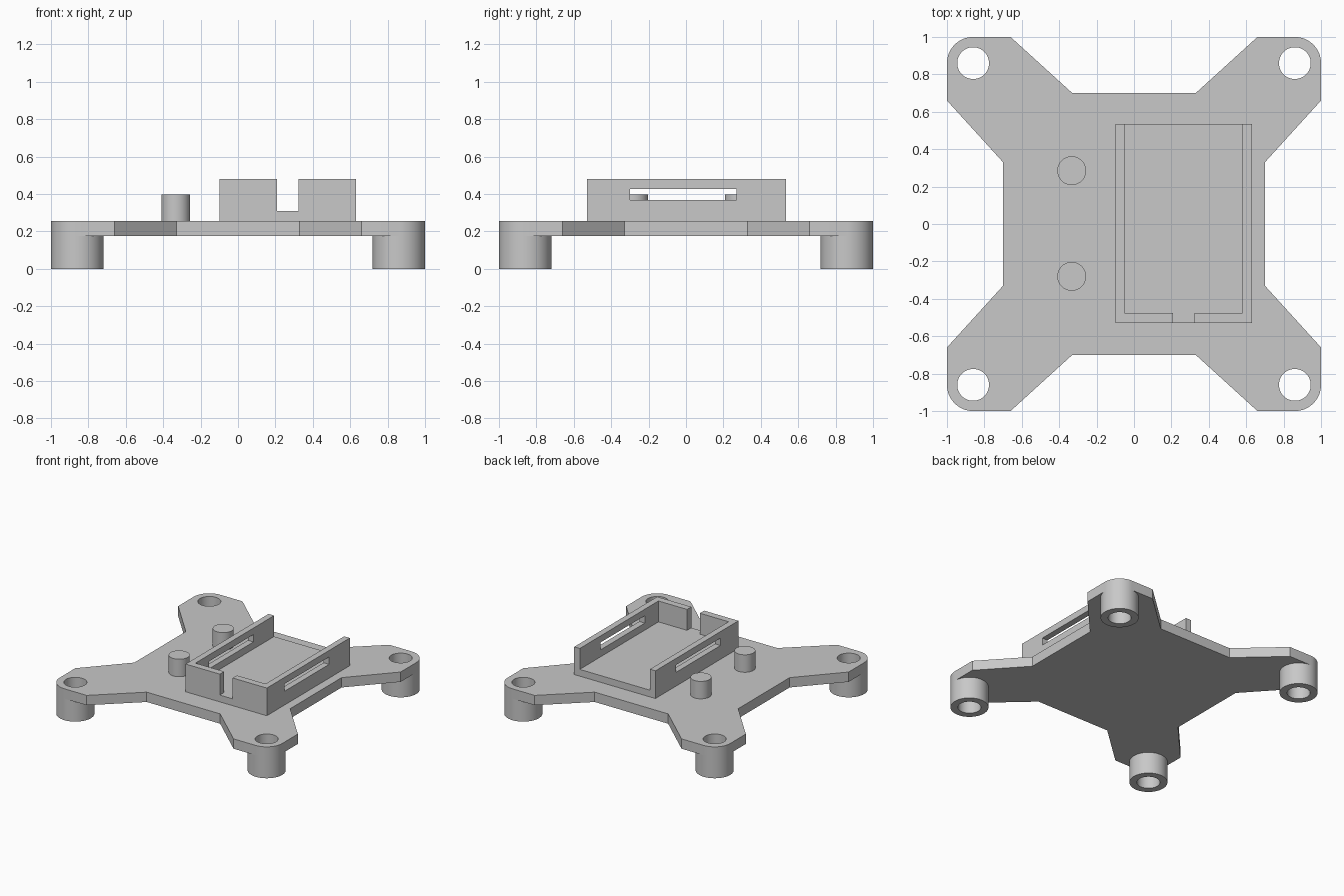
import bpy
import bmesh
from math import sin, cos, pi, radians
from mathutils import Matrix, Vector

if "Cube" in bpy.data.objects:
    bpy.data.objects.remove(bpy.data.objects["Cube"], do_unlink=True)

# One plain grey plastic
grey = bpy.data.materials.new("grey_plastic")
grey.use_nodes = True
colour = (0.58, 0.58, 0.58, 1)
grey.diffuse_color = colour
grey.node_tree.nodes["Principled BSDF"].inputs["Base Color"].default_value = colour

# Axes (u, v, extrusion) for each profile plane
XY = ((1, 0, 0), (0, 1, 0), (0, 0, 1))
XZ = ((1, 0, 0), (0, 0, 1), (0, 1, 0))
YZ = ((0, 1, 0), (0, 0, 1), (1, 0, 0))


def prism(name, loops, start, end, plane=XY):
    """Extrude an outline, with optional hole outlines, from start to end."""
    u, v, w = (Vector(a) for a in plane)
    bm = bmesh.new()
    edges = []
    for loop in loops:
        verts = [bm.verts.new(u * a + v * b + w * start) for a, b in loop]
        edges += [bm.edges.new((verts[i - 1], verts[i])) for i in range(len(verts))]
    bmesh.ops.triangle_fill(bm, edges=edges, use_beauty=True, use_dissolve=False)
    top = bmesh.ops.extrude_face_region(bm, geom=bm.faces[:], use_keep_orig=True)
    moved = [g for g in top["geom"] if isinstance(g, bmesh.types.BMVert)]
    bmesh.ops.translate(bm, verts=moved, vec=w * (end - start))
    bmesh.ops.recalc_face_normals(bm, faces=bm.faces[:])
    mesh = bpy.data.meshes.new(name)
    bm.to_mesh(mesh)
    bm.free()
    mesh.materials.append(grey)
    obj = bpy.data.objects.new(name, mesh)
    bpy.context.collection.objects.link(obj)
    bpy.ops.object.select_all(action="DESELECT")
    obj.select_set(True)
    bpy.context.view_layer.objects.active = obj
    bpy.ops.object.shade_smooth_by_angle(angle=radians(25))
    return obj


def rect(a0, a1, b0, b1):
    return [(a0, b0), (a1, b0), (a1, b1), (a0, b1)]


def circle(x, y, r, n=48):
    return [(x + r * cos(2 * pi * i / n), y + r * sin(2 * pi * i / n)) for i in range(n)]


# Main dimensions
PLATE_BOTTOM, PLATE_TOP = 0.175, 0.255
FLOOR_TOP, TRAY_TOP = 0.31, 0.48
CORNER, LEG_R, HOLE_R = 0.86, 0.14, 0.085

# Cross-shaped plate: one rounded arm, turned four times
arm = [(0.70, 0.33), (1.0, 0.66)]
arm += [(CORNER + LEG_R * cos(t * pi / 24), CORNER + LEG_R * sin(t * pi / 24))
        for t in range(13)]
arm += [(0.66, 1.0), (0.33, 0.70)]
outline = []
for k in range(4):
    turn = Matrix.Rotation(k * pi / 2, 2)
    outline += [tuple(turn @ Vector(p)) for p in arm]
corners = {"front_right": (-CORNER, -CORNER), "front_left": (CORNER, -CORNER),
           "back_right": (-CORNER, CORNER), "back_left": (CORNER, CORNER)}
holes = [circle(x, y, HOLE_R) for x, y in corners.values()]
prism("base_plate", [outline] + holes, PLATE_BOTTOM, PLATE_TOP)

# Hollow legs under the corner holes
for side, (x, y) in corners.items():
    prism(side + "_leg", [circle(x, y, LEG_R), circle(x, y, HOLE_R)], 0, PLATE_BOTTOM)

# Two pegs beside the tray
for side, y in (("front", -0.28), ("back", 0.285)):
    prism(side + "_peg", [circle(-0.333, y, 0.077)], PLATE_TOP, 0.397)

# Tray floor, open at the back
prism("tray_floor", [rect(-0.05, 0.58, -0.475, 0.535)], PLATE_TOP, FLOOR_TOP)

# Slotted side walls
slot = rect(-0.30, 0.27, 0.367, 0.427)
for side, x in (("right", -0.10), ("left", 0.58)):
    wall = rect(-0.475, 0.535, PLATE_TOP, TRAY_TOP)
    prism(side + "_tray_wall", [wall, slot], x, x + 0.05, YZ)

# Notched front wall
front = [(-0.10, PLATE_TOP), (0.63, PLATE_TOP), (0.63, TRAY_TOP), (0.323, TRAY_TOP),
         (0.323, FLOOR_TOP), (0.208, FLOOR_TOP), (0.208, TRAY_TOP), (-0.10, TRAY_TOP)]
prism("front_tray_wall", [front], -0.53, -0.475, XZ)
